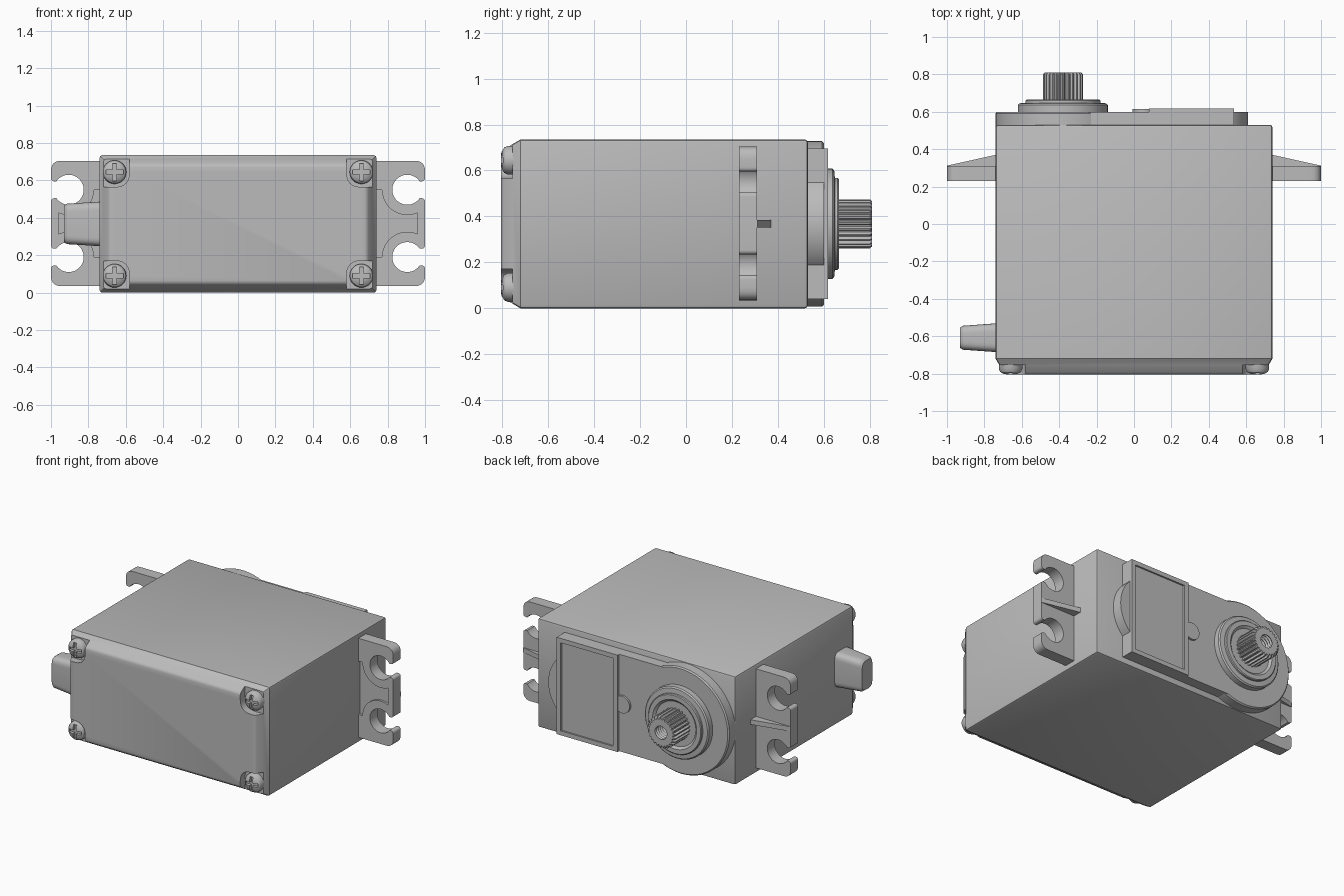
import bpy, bmesh, math
from mathutils import Vector

cube = bpy.data.objects.get("Cube")
if cube:
    bpy.data.objects.remove(cube, do_unlink=True)

grey = bpy.data.materials.new("plain grey")
grey.use_nodes = True
GREY = (0.5, 0.5, 0.5, 1)
grey.diffuse_color = GREY
grey.node_tree.nodes["Principled BSDF"].inputs["Base Color"].default_value = GREY


def loft(name, rings):
    """Closed solid through rings of equal length."""
    bm = bmesh.new()
    loops = [[bm.verts.new(p) for p in ring] for ring in rings]
    n = len(loops[0])
    for a, b in zip(loops, loops[1:]):
        for i in range(n):
            j = (i + 1) % n
            bm.faces.new((a[i], a[j], b[j], b[i]))
    bm.faces.new(loops[0])
    bm.faces.new(loops[-1])
    bmesh.ops.recalc_face_normals(bm, faces=bm.faces)
    mesh = bpy.data.meshes.new(name)
    bm.to_mesh(mesh)
    bm.free()
    mesh.materials.append(grey)
    ob = bpy.data.objects.new(name, mesh)
    bpy.context.collection.objects.link(ob)
    return ob


def prism(name, pts, y0, y1):
    return loft(name, [[(x, y, z) for x, z in pts] for y in (y0, y1)])


def box(name, x0, x1, y0, y1, z0, z1):
    return prism(name, [(x0, z0), (x1, z0), (x1, z1), (x0, z1)], y0, y1)


def turned(name, cx, cz, profile, n=48):
    """Round part about an axis along y; profile is (radius, y)."""
    ang = [math.tau * i / n for i in range(n)]
    return loft(name, [[(cx + r * math.cos(a), y, cz + r * math.sin(a))
                        for a in ang] for r, y in profile])


def rounded(corners, steps=6):
    """Outline with rounded corners, from (u, v, radius)."""
    out = []
    for i, (u, v, r) in enumerate(corners):
        p = Vector((u, v))
        if not r:
            out.append((u, v))
            continue
        q = Vector(corners[i - 1][:2])
        s = Vector(corners[(i + 1) % len(corners)][:2])
        a, b = p + (q - p).normalized() * r, p + (s - p).normalized() * r
        for k in range(steps + 1):
            t = k / steps
            w = a * (1 - t) ** 2 + p * (2 * t * (1 - t)) + b * t ** 2
            out.append((w.x, w.y))
    return out


def apply(ob, mod):
    bpy.context.view_layer.objects.active = ob
    bpy.ops.object.modifier_apply(modifier=mod.name)


def cut(ob, *cutters):
    for c in cutters:
        mod = ob.modifiers.new("cut", "BOOLEAN")
        mod.operation, mod.solver, mod.object = "DIFFERENCE", "EXACT", c
        apply(ob, mod)
        bpy.data.objects.remove(c, do_unlink=True)


def bevel(ob, width, segments=2):
    mod = ob.modifiers.new("bevel", "BEVEL")
    mod.width, mod.segments = width, segments
    mod.limit_method, mod.angle_limit = "ANGLE", math.radians(35)
    apply(ob, mod)


H = 0.735
CZ = H / 2

# Main case with a sloped border on the front
body = loft("case", [[(x * (0.74 - i), y, CZ + z * (CZ - i))
                      for x, z in ((-1, -1), (1, -1), (1, 1), (-1, 1))]
                     for y, i in ((-0.805, 0.05), (-0.72, 0), (0.53, 0))])
bevel(body, 0.013)

# Corner screws in open pockets
for sx in (-1, 1):
    for sz in (-1, 1):
        x, z = sx * 0.66, CZ + sz * 0.277
        r = 0.08
        pocket = [(x - sx * r, z - sz * r, 0.08), (x + sx * 0.2, z - sz * r, 0),
                  (x + sx * 0.2, z + sz * 0.2, 0), (x - sx * r, z + sz * 0.2, 0)]
        cut(body, prism("pocket", rounded(pocket), -0.9, -0.755))
        screw = turned("case_screw", x, z, [(0.063, -0.74), (0.063, -0.775),
                       (0.056, -0.79), (0.042, -0.8), (0.02, -0.805)], 32)
        a, b = 0.047, 0.011
        cut(screw, box("slot", x - a, x + a, -0.9, -0.782, z - b, z + b),
            box("slot", x - b, x + b, -0.9, -0.782, z - a, z + a))

# Gear cover on the back
SX = -0.38
turned("gear_cover", SX, CZ, [(0.36, 0.5), (0.36, 0.592), (0.352, 0.6)], 96)
box("cover_platform", SX, 0.535, 0.5, 0.6, 0.04, 0.695)
turned("cover_round_end", 0.357, CZ, [(0.253, 0.5), (0.253, 0.6)], 64)

# Raised panel with a sunken field and a small tab
panel = box("label_panel", 0.08, 0.535, 0.59, 0.617, 0.04, 0.695)
cut(panel, box("field", 0.115, 0.505, 0.606, 0.7, 0.07, 0.665))
turned("panel_tab", 0.05, CZ, [(0.058, 0.59), (0.058, 0.614)], 32)

# Bearing collar
turned("shaft_collar", SX, CZ, [(0.24, 0.59), (0.24, 0.637), (0.232, 0.645),
       (0.2, 0.648), (0.2, 0.66), (0.195, 0.665), (0.165, 0.665),
       (0.15, 0.652), (0.1, 0.652)], 64)

# Toothed output shaft with a threaded hole
TEETH = 25


def gear_ring(scale, y):
    ring = []
    for i in range(TEETH * 4):
        a = math.tau * i / (TEETH * 4)
        r = scale * (0.107 if i % 4 < 2 else 0.094)
        ring.append((SX + r * math.cos(a), y, CZ + r * math.sin(a)))
    return ring


shaft = loft("output_shaft", [gear_ring(1, 0.64), gear_ring(1, 0.8),
                              gear_ring(0.92, 0.81)])
thread = [(0.044 if i % 2 else 0.053, 0.7 + i * 0.01) for i in range(13)]
cut(shaft, turned("thread", SX, CZ, thread, 32))

# Mounting ears with open holes, a shallow recess and a rib
HOLES = (0.19, 0.55)
for side, s in (("left", 1), ("right", -1)):
    outline = [(0.7, 0.035, 0), (1, 0.035, 0.055)]
    for z in HOLES:
        outline += [(1, z - 0.045, 0.02), (0.9, z - 0.045, 0),
                    (0.9, z + 0.045, 0), (1, z + 0.045, 0.02)]
    outline += [(1, 0.705, 0.055), (0.7, 0.705, 0)]
    ear = prism(side + "_ear", [(s * x, z) for x, z in rounded(outline)], 0.23, 0.31)
    recess = box("recess", s * 0.72, s * 0.96, 0.1, 0.245, HOLES[0], HOLES[1])
    cut(recess, *[turned("ring", s * 0.905, z, [(0.135, 0), (0.135, 0.4)], 64)
                  for z in HOLES])
    cut(ear, recess, *[turned("hole", s * 0.905, z, [(0.08, 0.1), (0.08, 0.4)])
                       for z in HOLES])
    loft(side + "_ear_rib", [[(s * x, y, z) for x, y in
         ((0.72, 0.3), (1, 0.3), (1, 0.312), (0.72, 0.374))]
        for z in (CZ - 0.016, CZ + 0.016)])


# Tapered cable boot
def boot_ring(x, hy, hz, r):
    pts = rounded([(-hy, -hz, r), (hy, -hz, r), (hy, hz, r), (-hy, hz, r)])
    return [(x, -0.608 + y, CZ + z) for y, z in pts]


loft("cable_boot", [boot_ring(-0.72, 0.078, 0.12, 0.045),
                    boot_ring(-0.915, 0.064, 0.108, 0.045),
                    boot_ring(-0.93, 0.054, 0.098, 0.04)])

# Smooth shading with sharp edges kept
for ob in bpy.context.collection.objects:
    if ob.type == "MESH":
        bpy.ops.object.select_all(action="DESELECT")
        ob.select_set(True)
        bpy.context.view_layer.objects.active = ob
        bpy.ops.object.shade_smooth_by_angle(angle=math.radians(28))
